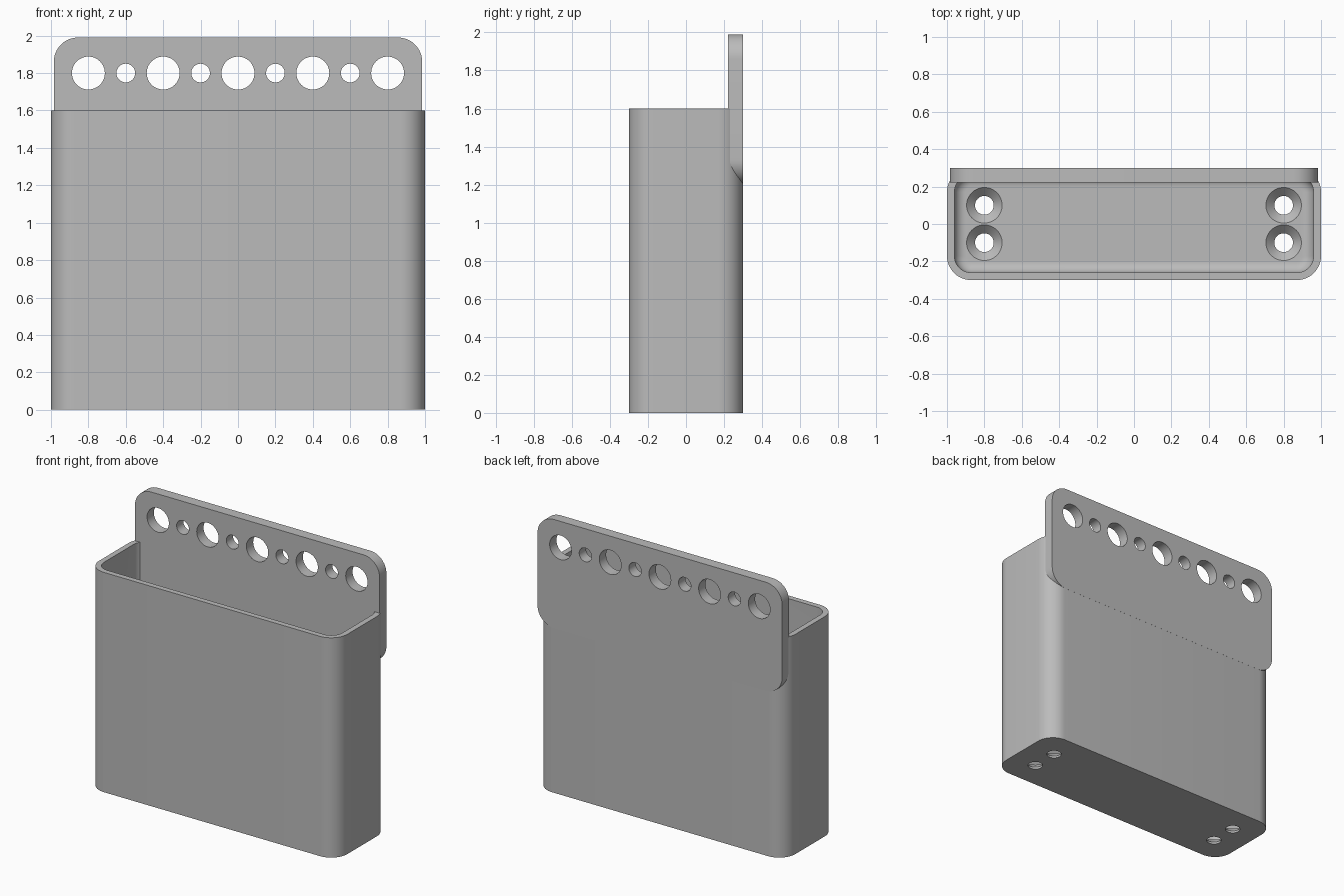
import bpy, bmesh, math

cube = bpy.data.objects.get("Cube")
if cube:
    bpy.data.objects.remove(cube, do_unlink=True)

grey = bpy.data.materials.new("light grey")
grey.use_nodes = True
grey.diffuse_color = (0.5, 0.5, 0.5, 1)
grey.node_tree.nodes["Principled BSDF"].inputs["Base Color"].default_value = (0.5, 0.5, 0.5, 1)


def rounded_rect(half_w, half_h, radius, steps=12):
    """Counter-clockwise outline of a rounded rectangle."""
    points = []
    for quarter, (sx, sy) in enumerate([(1, 1), (-1, 1), (-1, -1), (1, -1)]):
        for i in range(steps + 1):
            a = math.pi / 2 * (quarter + i / steps)
            points.append((sx * (half_w - radius) + radius * math.cos(a),
                           sy * (half_h - radius) + radius * math.sin(a)))
    return points


def loft(name, rings):
    """Closed solid through rings of equal point counts."""
    bm = bmesh.new()
    loops = [[bm.verts.new(p) for p in ring] for ring in rings]
    for a, b in zip(loops, loops[1:]):
        for i in range(len(a)):
            j = (i + 1) % len(a)
            bm.faces.new((a[i], a[j], b[j], b[i]))
    bm.faces.new(loops[0][::-1])
    bm.faces.new(loops[-1])
    bmesh.ops.recalc_face_normals(bm, faces=bm.faces)
    mesh = bpy.data.meshes.new(name)
    bm.to_mesh(mesh)
    bm.free()
    mesh.materials.append(grey)
    obj = bpy.data.objects.new(name, mesh)
    bpy.context.collection.objects.link(obj)
    return obj


def drill(target, name, location, bottom_r, top_r, depth, tilt=0):
    """Cut a straight or conical hole."""
    bpy.ops.mesh.primitive_cone_add(vertices=48, radius1=bottom_r, radius2=top_r,
                                    depth=depth, location=location, rotation=(tilt, 0, 0))
    cutter = bpy.context.object
    cutter.name = name
    cut = target.modifiers.new(name, "BOOLEAN")
    cut.operation, cut.solver, cut.object = "DIFFERENCE", "EXACT", cutter
    bpy.context.view_layer.objects.active = target
    bpy.ops.object.modifier_apply(modifier=cut.name)
    bpy.data.objects.remove(cutter, do_unlink=True)


def smooth(obj):
    bpy.ops.object.select_all(action="DESELECT")
    obj.select_set(True)
    bpy.context.view_layer.objects.active = obj
    bpy.ops.object.shade_smooth_by_angle(angle=math.radians(30))


# Open box: outer shell, rim, inner wall, filleted floor
WALL, FLOOR, FILLET, CORNER = 0.04, 0.06, 0.06, 0.13
levels = [(0, 0), (0, 1.6), (WALL, 1.6)]
for i in range(9):
    a = math.pi / 2 * i / 8
    levels.append((WALL + FILLET * (1 - math.cos(a)), FLOOR + FILLET * (1 - math.sin(a))))
box = loft("box", [[(x, y, z) for x, y in rounded_rect(1 - d, 0.3 - d, CORNER - d)]
                   for d, z in levels])

# Countersunk screw holes in the floor
for x in (-0.8, 0.8):
    for y in (-0.1, 0.1):
        drill(box, "screw_hole", (x, y, 0), 0.05, 0.05, 0.2)
        drill(box, "countersink", (x, y, FLOOR - 0.02), 0.05, 0.1, 0.05)
smooth(box)

# Mounting plate along the back
outline = rounded_rect(0.985, 0.395, CORNER)
plate = loft("mounting_plate", [[(x, y, z + 1.595) for x, z in outline] for y in (0.222, 0.3005)])

# Row of alternating large and small holes
for i in range(-4, 5):
    r = 0.05 if i % 2 else 0.088
    drill(plate, "plate_hole", (i * 0.2, 0.26, 1.8), r, r, 0.3, math.pi / 2)
smooth(plate)
